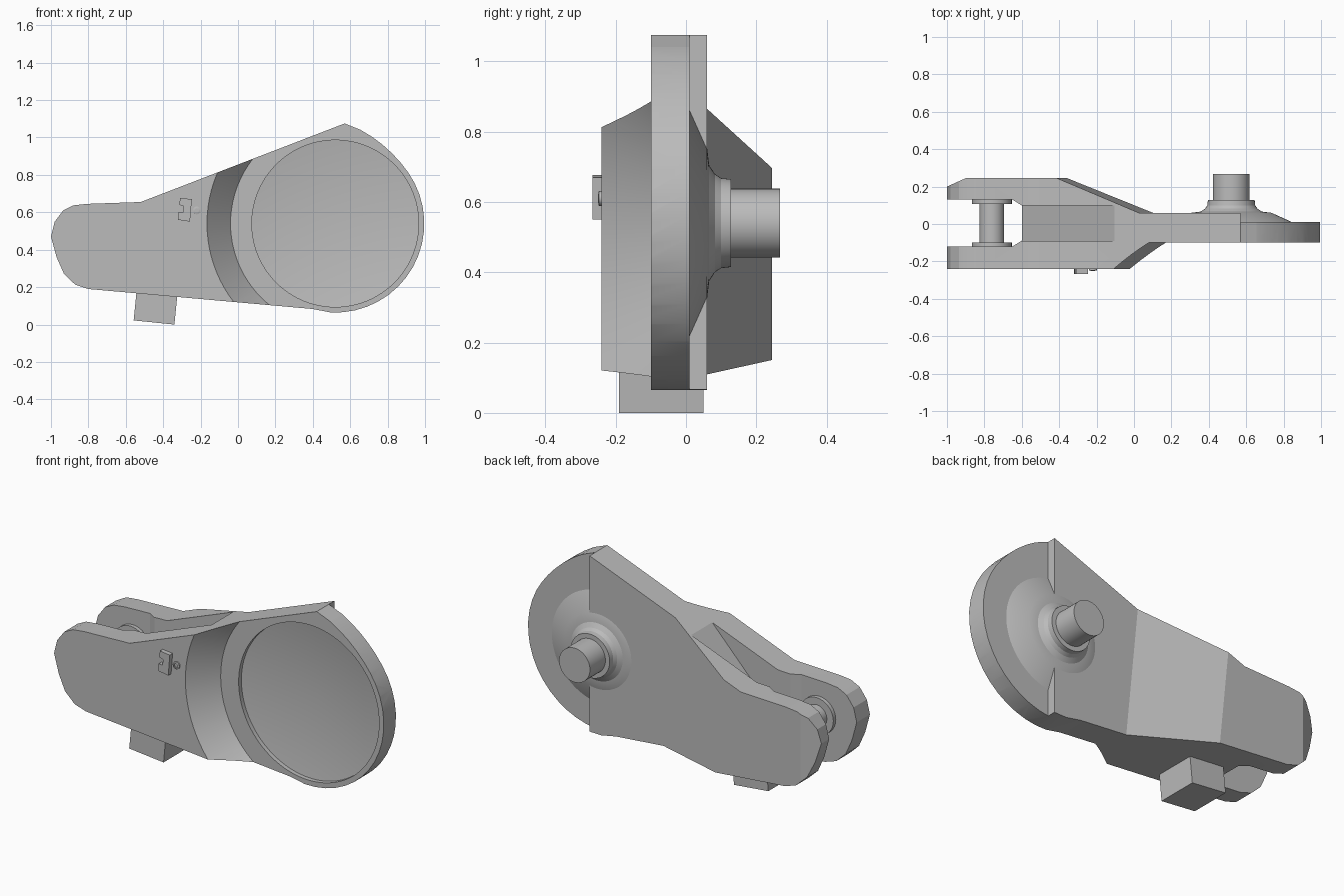
import bpy, bmesh, math

if "Cube" in bpy.data.objects:
    bpy.data.objects.remove(bpy.data.objects["Cube"], do_unlink=True)

grey = bpy.data.materials.new("plain_grey")
grey.use_nodes = True
grey.diffuse_color = (0.5, 0.5, 0.5, 1)
grey.node_tree.nodes["Principled BSDF"].inputs["Base Color"].default_value = (0.5, 0.5, 0.5, 1)
parts = []


def finish(name, bm):
    bmesh.ops.remove_doubles(bm, verts=bm.verts, dist=1e-5)
    bmesh.ops.recalc_face_normals(bm, faces=bm.faces)
    mesh = bpy.data.meshes.new(name)
    bm.to_mesh(mesh)
    bm.free()
    mesh.materials.append(grey)
    obj = bpy.data.objects.new(name, mesh)
    bpy.context.scene.collection.objects.link(obj)
    parts.append(obj)
    return obj


def prism(name, pts, place, low, high):
    """Extrude a 2D outline; place maps (u, v, depth) to a point."""
    bm = bmesh.new()
    ends = [[bm.verts.new(place(u, v, d)) for u, v in pts] for d in (low, high)]
    for ring in ends:
        bm.faces.new(ring)
    for i in range(len(pts)):
        j = (i + 1) % len(pts)
        bm.faces.new((ends[0][i], ends[0][j], ends[1][j], ends[1][i]))
    return finish(name, bm)


def side(u, v, d):
    return (u, d, v)


def plan(u, v, d):
    return (u, v, d)


def lean(u, v, d):
    return (u - 0.1 * (d - 0.42), v, d)


def lathe(name, profile, centre, steps=64):
    """Revolve (radius, y) points about an axis along y."""
    bm = bmesh.new()
    verts = [bm.verts.new((centre[0] + r, y, centre[1])) for r, y in profile]
    edges = [bm.edges.new(pair) for pair in zip(verts, verts[1:])]
    bmesh.ops.spin(bm, geom=verts + edges, cent=(centre[0], 0, centre[1]),
                   axis=(0, 1, 0), angle=math.tau, steps=steps)
    return finish(name, bm)


def cut(target, cutter):
    mod = target.modifiers.new("cut", "BOOLEAN")
    mod.operation = "DIFFERENCE"
    mod.solver = "EXACT"
    mod.object = cutter
    bpy.context.view_layer.update()
    bpy.context.view_layer.objects.active = target
    bpy.ops.object.modifier_apply(modifier=mod.name)
    parts.remove(cutter)
    bpy.data.objects.remove(cutter, do_unlink=True)


hub = (0.52, 0.54)
pivot = (-0.76, 0.45)

# Side outline: rounded fork end, straight top, pointed peak, round head
outline = [(-0.97, 0.36), (-1, 0.47), (-0.98, 0.55), (-0.935, 0.61), (-0.88, 0.637),
           (-0.81, 0.645), (-0.52, 0.655), (0.57, 1.075)]
for deg in range(75, -101, -8):
    r = 0.476 + 0.062 * max(0, (deg - 35) / 48) ** 2
    outline.append((hub[0] + r * math.cos(math.radians(deg)),
                    hub[1] + r * math.sin(math.radians(deg))))
outline += [(0.4, 0.083), (-0.8, 0.19), (-0.87, 0.213), (-0.93, 0.27)]
arm = prism("arm_body", outline, side, -0.24, 0.245)

# Conical step around the head on the front
cut(arm, lathe("step_cutter", [(0, -0.1), (0.56, -0.1), (0.74, -0.3), (0, -0.3)], hub, 96))
# Leaning ramp on the back
cut(arm, prism("ramp_cutter", [(-0.63, 0.345), (0.07, 0.06), (1.3, 0.06), (1.3, 0.345)],
               lean, -0.2, 1.4))
# Thinner half of the head on the back
cut(arm, prism("head_cutter", [(0.57, 0.01), (1.3, 0.01), (1.3, 0.4), (0.57, 0.4)],
               plan, -0.2, 1.4))
# Sloping slot between the prongs, wider at the fork
cut(arm, prism("slot_cutter", [(0.02, 0.945), (-0.8, 0.084), (-1.2, -0.1), (-1.2, 1.2),
                               (0.02, 1.2)], side, -0.09, 0.1))
cut(arm, prism("fork_cutter", [(-1.2, -0.12), (-0.65, -0.12), (-0.6, -0.089), (-0.6, 0.099),
                               (-0.65, 0.13), (-1.2, 0.13)], plan, -0.1, 1.2))
# Bevelled end of the back prong
cut(arm, prism("end_cutter", [(-1.1, 0.155), (-0.9, 0.245), (-0.88, 0.4), (-1.1, 0.4)],
               plan, -0.1, 1.2))
# Dished face on the front of the head
cut(arm, lathe("dish_cutter", [(0, -0.2), (0.446, -0.2), (0.446, -0.075), (0, -0.01)], hub, 96))

# Boss with fillet and stub shaft on the back of the head
lathe("hub_boss", [(0, 0), (0.33, 0), (0.325, 0.01), (0.215, 0.06), (0.165, 0.066),
                   (0.14, 0.082), (0.128, 0.1), (0.125, 0.128), (0, 0.128)], hub)
lathe("stub_shaft", [(0, 0.1), (0.098, 0.1), (0.098, 0.268), (0, 0.268)], hub, 48)

# Fork pin and its two washers
lathe("fork_pin", [(0, -0.2), (0.066, -0.2), (0.066, 0.18), (0, 0.18)], pivot, 32)
for name, a, b in (("front_washer", -0.13, -0.098), ("back_washer", 0.108, 0.14)):
    lathe(name, [(0, a), (0.107, a), (0.107, b), (0, b)], pivot, 32)

# Stop block underneath
prism("stop_block", [(-0.558, 0.022), (-0.34, 0), (-0.322, 0.18), (-0.54, 0.2)],
      side, -0.19, 0.05)

# Small notched clip and screw on the front
clip = [(-0.32, 0.56), (-0.257, 0.55), (-0.247, 0.67), (-0.31, 0.677), (-0.313, 0.64),
        (-0.29, 0.632), (-0.293, 0.6), (-0.317, 0.602)]
prism("clip_plate", clip, side, -0.266, -0.2)
lathe("clip_screw", [(0, -0.2), (0.021, -0.2), (0.021, -0.248), (0.012, -0.25),
                     (0.012, -0.243), (0, -0.243)], (-0.22, 0.61), 20)

# Smooth the round surfaces and keep the edges sharp
bpy.ops.object.select_all(action="DESELECT")
for part in parts:
    part.select_set(True)
bpy.context.view_layer.objects.active = arm
bpy.ops.object.shade_smooth_by_angle(angle=math.radians(22))
